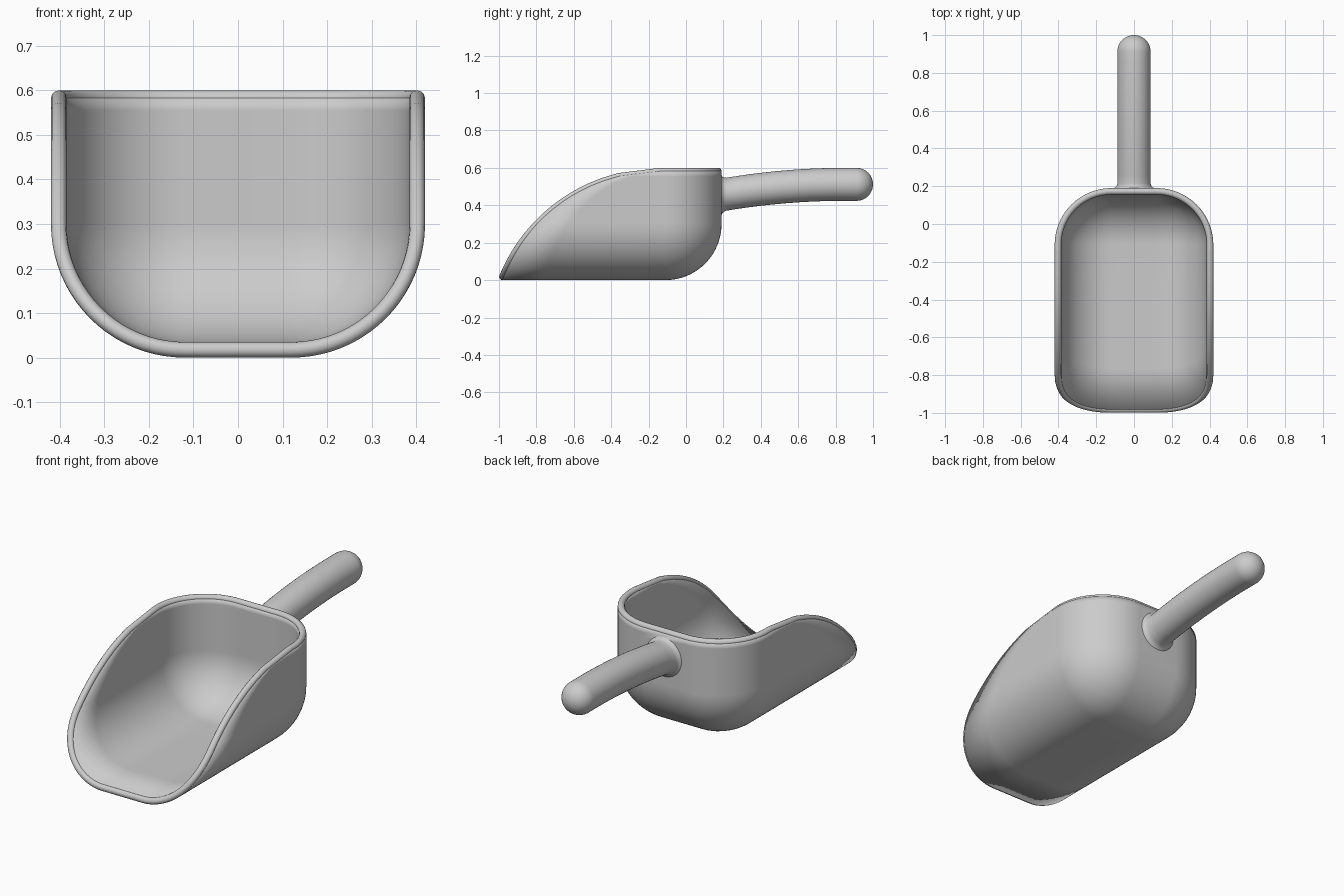
import bpy, bmesh
from math import sin, cos, pi, sqrt

cube = bpy.data.objects.get("Cube")
if cube:
    bpy.data.objects.remove(cube, do_unlink=True)

metal = bpy.data.materials.new("grey_metal")
metal.use_nodes = True
GREY = (0.6, 0.6, 0.6, 1)
metal.diffuse_color = GREY
metal.node_tree.nodes["Principled BSDF"].inputs["Base Color"].default_value = GREY

THICK = 0.035            # wall thickness
R = 0.3 - THICK / 2      # corner radius at the middle of the wall
CORE_X, CORE_Y, CORE_Z = 0.12, -0.11, 0.3
TOP = 0.6 - THICK / 2
WALL, ARC, FLOOR, COLS = 20, 20, 3, 4


def finish(obj):
    """Smooth shading with sharp edges kept."""
    bpy.ops.object.select_all(action="DESELECT")
    obj.select_set(True)
    bpy.context.view_layer.objects.active = obj
    bpy.ops.object.shade_smooth_by_angle(angle=0.7)


def mesh_object(name, bm):
    bmesh.ops.recalc_face_normals(bm, faces=bm.faces[:])
    mesh = bpy.data.meshes.new(name)
    bm.to_mesh(mesh)
    bm.free()
    mesh.materials.append(metal)
    obj = bpy.data.objects.new(name, mesh)
    bpy.context.collection.objects.link(obj)
    return obj


def front_y(z):
    """Circular sweep of the scoop's open mouth."""
    return -0.138 - sqrt(max(0, 0.9125 ** 2 - (z + 0.33) ** 2))


# Half of the U section: core point and outward direction for each row
half = []
for i in range(WALL):
    s = 1 - (1 - i / WALL) ** 2
    half.append((CORE_X, TOP + (CORE_Z - TOP) * (1 - (1 - s)), 1, 0))
for i in range(ARC + 1):
    a = pi / 2 * i / ARC
    half.append((CORE_X, CORE_Z, cos(a), -sin(a)))
for i in range(1, FLOOR + 1):
    half.append((CORE_X * (1 - i / FLOOR), CORE_Z, 0, -1))
rows = half + [(-x, z, -dx, dz) for x, z, dx, dz in reversed(half[:-1])]

# Bowl: straight trough running into a rounded back
bm = bmesh.new()
grid = []
for x, z, dx, dz in rows:
    px, pz = x + R * dx, z + R * dz
    y0 = front_y(pz)
    line = [bm.verts.new((px, y0 + (CORE_Y - y0) * j / COLS, pz)) for j in range(COLS + 1)]
    for j in range(1, ARC + 1):
        a = pi / 2 * j / ARC
        line.append(bm.verts.new((x + R * dx * cos(a), CORE_Y + R * sin(a), z + R * dz * cos(a))))
    grid.append(line)
for a, b in zip(grid, grid[1:]):
    for j in range(len(a) - 1):
        bm.faces.new((a[j], a[j + 1], b[j + 1], b[j]))

# Flat panel closing the back
panel = [line[-1] for k, line in enumerate(grid) if k == 0 or rows[k][:2] != rows[k - 1][:2]]
bm.faces.new(panel)

# Path of the rim, taken before merging
loop = [line[0] for line in grid] + grid[-1][1:] + grid[0][:0:-1]
rim_path = [v.co.copy() for v in loop]
bmesh.ops.remove_doubles(bm, verts=bm.verts[:], dist=0.0001)
bowl = mesh_object("scoop_bowl", bm)
solid = bowl.modifiers.new("wall_thickness", "SOLIDIFY")
solid.thickness = THICK
solid.offset = 0
solid.use_even_offset = True
finish(bowl)

# Rounded rim around the whole opening
curve = bpy.data.curves.new("rounded_rim", "CURVE")
curve.dimensions = "3D"
curve.bevel_depth = THICK / 2
curve.bevel_resolution = 4
spline = curve.splines.new("POLY")
spline.points.add(len(rim_path) - 1)
for p, co in zip(spline.points, rim_path):
    p.co = (*co, 1)
spline.use_cyclic_u = True
curve.materials.append(metal)
rim = bpy.data.objects.new("rounded_rim", curve)
bpy.context.collection.objects.link(rim)
bpy.ops.object.select_all(action="DESELECT")
rim.select_set(True)
bpy.context.view_layer.objects.active = rim
bpy.ops.object.convert(target="MESH")
finish(bpy.context.view_layer.objects.active)

# Handle: gently arched bar with a flared foot and a domed end
HR, SIDES = 0.088, 40
stations = [(0.18, 0.112), (0.19, 0.106), (0.194, 0.098), (0.202, 0.092), (0.215, HR)]
stations += [(0.215 + (1 - HR - 0.215) * i / 16, HR) for i in range(1, 17)]
stations += [(1 - HR + HR * sin(a), HR * cos(a)) for a in (pi / 2 * i / 12 for i in range(1, 12))]
bm = bmesh.new()


def handle_z(y):
    return 0.512 - 0.131 * max(0, 0.85 - y) ** 2


rings = []
for y, r in stations:
    rings.append([bm.verts.new((r * cos(2 * pi * k / SIDES), y, handle_z(y) + r * sin(2 * pi * k / SIDES)))
                  for k in range(SIDES)])
for a, b in zip(rings, rings[1:]):
    for k in range(SIDES):
        n = (k + 1) % SIDES
        bm.faces.new((a[k], a[n], b[n], b[k]))
tip = bm.verts.new((0, 1, handle_z(1)))
for k in range(SIDES):
    bm.faces.new((rings[-1][k], rings[-1][(k + 1) % SIDES], tip))
bm.faces.new(rings[0])
finish(mesh_object("handle", bm))
